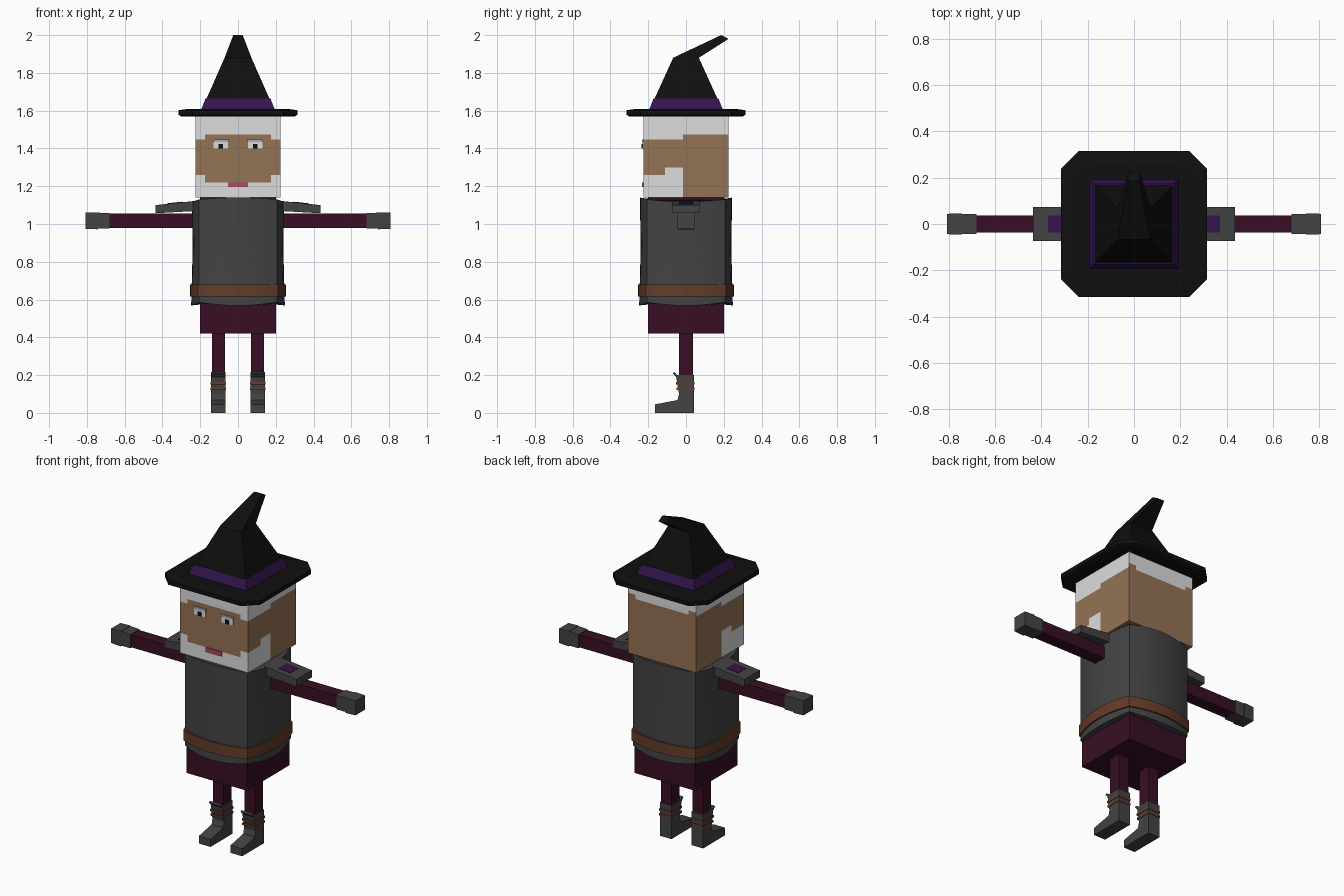
import bpy, bmesh, math
from mathutils import Vector

if "Cube" in bpy.data.objects:
    bpy.data.objects.remove(bpy.data.objects["Cube"])

def material(name, r, g, b):
    m = bpy.data.materials.new(name)
    m.diffuse_color = (r, g, b, 1)
    m.use_nodes = True
    m.node_tree.nodes["Principled BSDF"].inputs["Base Color"].default_value = m.diffuse_color
    return m

GREY = material("charcoal grey", .056, .056, .056)
MAROON = material("dark maroon", .040, .0045, .018)
PURPLE = material("deep purple", .034, .007, .075)
BROWN = material("leather brown", .125, .045, .022)
BLACK = material("hat black", .0048, .0048, .0048)
SKIN = material("skin tan", .30, .172, .092)
WHITE = material("hair white", .72, .72, .72)
MOUTH = material("lip pink", .44, .065, .10)
LID = material("eyelid grey", .40, .43, .47)

def finish(name, bm, *mats):
    bmesh.ops.recalc_face_normals(bm, faces=bm.faces)
    me = bpy.data.meshes.new(name)
    bm.to_mesh(me)
    bm.free()
    for m in mats:
        me.materials.append(m)
    ob = bpy.data.objects.new(name, me)
    bpy.context.collection.objects.link(ob)
    return ob

def loft(name, rings, mat):
    """Closed solid through rings of equal point count."""
    bm = bmesh.new()
    vs = [[bm.verts.new(p) for p in r] for r in rings]
    n = len(vs[0])
    for a, b in zip(vs, vs[1:]):
        for i in range(n):
            j = (i + 1) % n
            bm.faces.new((a[i], a[j], b[j], b[i]))
    bm.faces.new(vs[0])
    bm.faces.new(vs[-1])
    return finish(name, bm, mat)

def rect(hx, hy, z, cx=0, cy=0):
    return [(cx + sx * hx, cy + sy * hy, z) for sx, sy in ((-1, -1), (1, -1), (1, 1), (-1, 1))]

def xrect(x, hy, z0, z1):
    return [(x, -hy, z0), (x, hy, z0), (x, hy, z1), (x, -hy, z1)]

def box(name, x0, x1, y0, y1, z0, z1, mat):
    h = ((x1 - x0) / 2, (y1 - y0) / 2)
    c = ((x0 + x1) / 2, (y0 + y1) / 2)
    return loft(name, [rect(*h, z0, *c), rect(*h, z1, *c)], mat)

def octagon(h, c, z):
    k = h - c
    return [(-k, -h, z), (k, -h, z), (h, -k, z), (h, k, z),
            (k, h, z), (-k, h, z), (-h, k, z), (-h, -k, z)]

def bulged(c, b, z, sag_front=0, sag_side=0, n=8):
    """Square ring whose four sides bow outwards (and sag in the middle)."""
    pts = []
    for k in range(4):
        a = k * math.pi / 2
        for i in range(n):
            t = -1 + 2 * i / n
            w = 1 - t * t
            x, y = t * c, -(c + b * w)
            sag = sag_side if k % 2 else sag_front
            pts.append((x * math.cos(a) - y * math.sin(a),
                        x * math.sin(a) + y * math.cos(a), z - sag * w))
    return pts

def smooth(ob):
    bpy.ops.object.select_all(action='DESELECT')
    ob.select_set(True)
    bpy.context.view_layer.objects.active = ob
    bpy.ops.object.shade_smooth_by_angle(angle=math.radians(30))

# Robe, tunic and belt
box("robe", -.2, .2, -.2, .2, .42, 1.145, MAROON)
smooth(loft("tunic", [bulged(.206, .042, .586, .018, .018), bulged(.206, .034, .87),
                      bulged(.206, .038, 1.13, -.01, .012)], GREY))
smooth(loft("belt", [bulged(.212, .043, .615), bulged(.212, .042, .68)], BROWN))

# Head: cut into patches, hair and beard chosen by position
bm = bmesh.new()
bmesh.ops.create_cube(bm, size=1)
for v in bm.verts:
    v.co = Vector((v.co.x * .45, v.co.y * .45, 1.36 + v.co.z * .44))
cuts = [(0, (-.175, .175)), (1, (-.11, -.016)), (2, (1.22, 1.26, 1.30, 1.448, 1.475, 1.5))]
for axis, values in cuts:
    no = Vector([float(i == axis) for i in range(3)])
    for value in values:
        bmesh.ops.bisect_plane(bm, geom=bm.verts[:] + bm.edges[:] + bm.faces[:],
                               plane_co=no * value, plane_no=no)
bm.normal_update()
for f in bm.faces:
    x, y, z = f.calc_center_median()
    if f.normal.y < -.5:
        low, high = (1.26, 1.448) if abs(x) > .175 else (1.22, 1.475)
    elif f.normal.y > .5:
        low, high = 0, (1.5 if abs(x) > .175 else 1.475)
    elif abs(f.normal.z) > .5:
        low, high = 0, 1.5
    elif y < -.11:
        low, high = 1.26, 1.448
    elif y < -.016:
        low, high = 1.30, 1.448
    else:
        low, high = 0, 1.475
    f.material_index = 0 if low < z < high else 1
finish("head", bm, SKIN, WHITE)

# Face details
box("mouth", -.053, .053, -.232, -.224, 1.195, 1.221, MOUTH)

# Hat
loft("hat_brim", [octagon(.30, .07, 1.57), octagon(.315, .075, 1.578),
                  octagon(.315, .075, 1.602), octagon(.26, .06, 1.61)], BLACK)
loft("hat_band", [rect(.195, .195, 1.605), rect(.172, .172, 1.664)], PURPLE)
tip = [(-.025, .186, 2), (.025, .186, 2), (.025, .225, 1.98), (-.025, .225, 1.98)]
loft("hat_crown", [rect(.168, .168, 1.66), rect(.071, .068, 1.88), tip], BLACK)

# Boot side profile (y, z)
BOOT = [(.043, 0), (-.165, 0), (-.165, .045), (-.045, .068), (-.037, .10),
        (-.052, .19), (-.07, .208), (-.062, .216), (-.045, .2), (.043, .2)]

for s, side in ((-1, "left"), (1, "right")):
    def span(name, a, b, *rest):
        return box(f"{name}_{side}", min(s * a, s * b), max(s * a, s * b), *rest)

    # Eyes
    span("eye", .053, .129, -.231, -.224, 1.40, 1.436, WHITE)
    span("eyelid", .051, .131, -.234, -.225, 1.434, 1.448, LID)
    span("pupil", .079, .102, -.235, -.2305, 1.40, 1.423, BLACK)

    # Arm, cuff and hand
    loft(f"arm_{side}", [xrect(s * .18, .037, .98, 1.055), xrect(s * .70, .037, .98, 1.055)], MAROON)
    loft(f"cuff_{side}", [xrect(s * .68, .043, .976, 1.058), xrect(s * .745, .043, .976, 1.06)], GREY)
    loft(f"hand_{side}", [xrect(s * .742, .046, .972, 1.062), xrect(s * .808, .044, .974, 1.06)], GREY)

    # Sloping shoulder pad with inlay
    loft(f"shoulder_pad_{side}", [xrect(s * .2, .073, 1.07, 1.125), xrect(s * .437, .073, 1.057, 1.1)], GREY)
    loft(f"shoulder_inlay_{side}", [xrect(s * .295, .037, 1.11, 1.118),
                                    xrect(s * .372, .037, 1.102, 1.110)], PURPLE)

    # Leg, boot and straps
    span("leg", .07, .138, -.037, .037, .1, .43, MAROON)
    loft(f"boot_{side}", [[(s * x, y, z) for y, z in BOOT] for x in (.066, .143)], GREY)
    for i, z in enumerate((.122, .15)):
        span(f"boot_strap_{i}", .063, .146, -.05 - .004 * i, .046, z, z + .013, BROWN)
